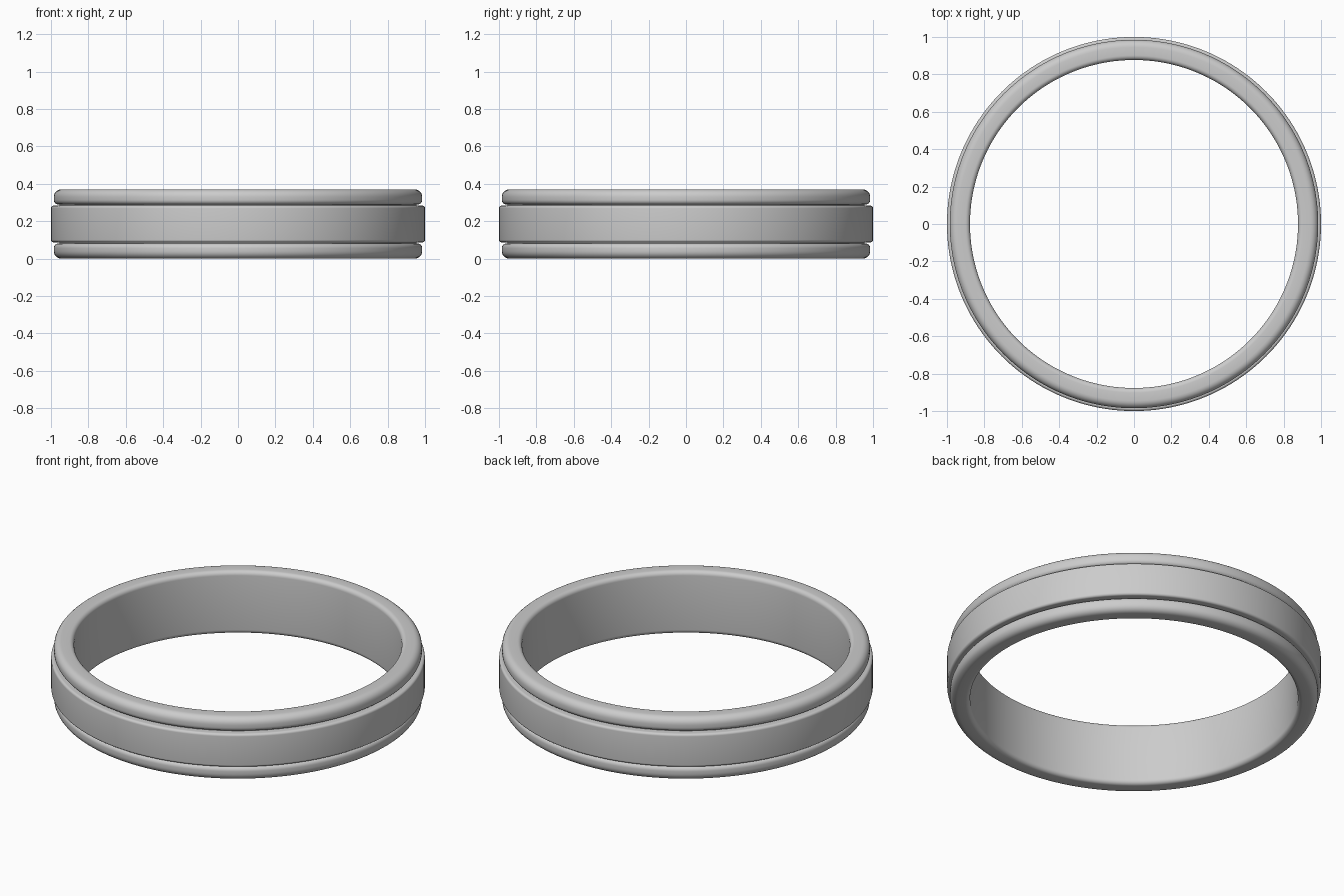
import bpy, bmesh
from math import cos, sin, pi
from mathutils import Vector

if "Cube" in bpy.data.objects:
    bpy.data.objects.remove(bpy.data.objects["Cube"])

H = 0.37          # ring height
SEGMENTS = 160    # steps around the ring
STEPS = 6         # steps per rounded corner

# Lower half of the closed cross-section: (radius, z, corner rounding)
half = [
    (0.877, 0.0, 0.025),    # inner edge
    (0.985, 0.0, 0.04),     # rim, outer edge
    (0.985, 0.081, 0.025),  # rim, groove side
    (0.955, 0.081, 0.0),    # groove floor
    (0.955, 0.087, 0.0),
    (1.0, 0.087, 0.014),    # middle band edge
]
corners = half + [(r, H - z, f) for r, z, f in reversed(half)]


def rounded(points):
    """Round every right-angled corner of a closed profile."""
    out = []
    for i, (r, z, f) in enumerate(points):
        p = Vector((r, z))
        if f == 0:
            out.append(p)
            continue
        a = (Vector(points[i - 1][:2]) - p).normalized() * f
        b = (Vector(points[(i + 1) % len(points)][:2]) - p).normalized() * f
        for k in range(STEPS + 1):
            t = k / STEPS * pi / 2
            out.append(p + a * (1 - sin(t)) + b * (1 - cos(t)))
    return out


# Sweep the profile around z
profile = rounded(corners)
n = len(profile)
bm = bmesh.new()
rings = []
for s in range(SEGMENTS):
    t = 2 * pi * s / SEGMENTS
    rings.append([bm.verts.new((p.x * cos(t), p.x * sin(t), p.y)) for p in profile])
for s in range(SEGMENTS):
    a, b = rings[s], rings[(s + 1) % SEGMENTS]
    for i in range(n):
        j = (i + 1) % n
        bm.faces.new((a[i], b[i], b[j], a[j]))
bmesh.ops.recalc_face_normals(bm, faces=bm.faces)

mesh = bpy.data.meshes.new("ring_band")
bm.to_mesh(mesh)
bm.free()
ring = bpy.data.objects.new("ring_band", mesh)
bpy.context.collection.objects.link(ring)
bpy.context.view_layer.objects.active = ring
ring.select_set(True)
bpy.ops.object.shade_smooth_by_angle(angle=pi / 6)
